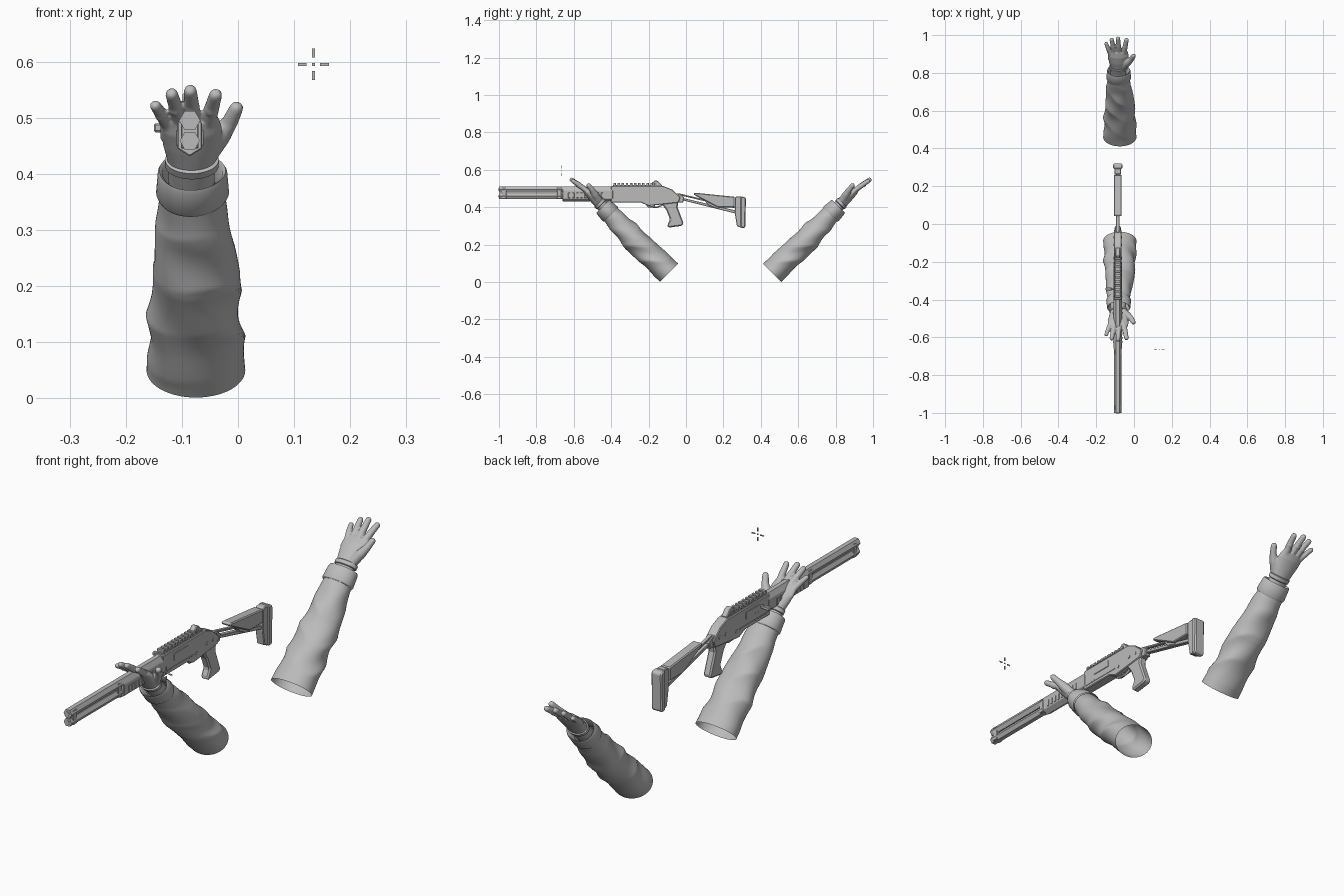
import bpy, bmesh, math
from mathutils import Vector

cube = bpy.data.objects.get("Cube")
if cube:
    bpy.data.objects.remove(cube)

grey = bpy.data.materials.new("plain_grey")
grey.use_nodes = True
COL = (0.5, 0.5, 0.5, 1)
grey.diffuse_color = COL
grey.node_tree.nodes["Principled BSDF"].inputs["Base Color"].default_value = COL
GX = -0.086  # centre plane of the gun


def finish(name, bm, smooth=None, bevel=0):
    bmesh.ops.recalc_face_normals(bm, faces=bm.faces)
    me = bpy.data.meshes.new(name)
    bm.to_mesh(me)
    bm.free()
    me.materials.append(grey)
    ob = bpy.data.objects.new(name, me)
    bpy.context.collection.objects.link(ob)
    if bevel:
        mod = ob.modifiers.new("bevel", "BEVEL")
        mod.width, mod.segments, mod.limit_method = bevel, 1, 'ANGLE'
    if smooth:
        bpy.ops.object.select_all(action='DESELECT')
        ob.select_set(True)
        bpy.context.view_layer.objects.active = ob
        bpy.ops.object.shade_smooth_by_angle(angle=math.radians(smooth))
    return ob


def prism(name, pts, lo, hi, axis="x", bevel=0.0):
    """Extrude a (y, z) profile along x, or an (x, z) profile along y."""
    bm = bmesh.new()
    place = (lambda p, d: (d, p[0], p[1])) if axis == "x" else (lambda p, d: (p[0], d, p[1]))
    a, b = ([bm.verts.new(place(p, d)) for p in pts] for d in (lo, hi))
    bm.faces.new(a)
    bm.faces.new(b)
    for i in range(len(pts)):
        j = (i + 1) % len(pts)
        bm.faces.new((a[i], a[j], b[j], b[i]))
    return finish(name, bm, bevel=bevel)


def side(name, pts, half, bevel=0.003):
    return prism(name, pts, GX - half, GX + half, bevel=bevel)


def box(name, y0, y1, z0, z1, half, bevel=0.002):
    return side(name, [(y0, z0), (y1, z0), (y1, z1), (y0, z1)], half, bevel)


def hexagon(r, z, n=6):
    return [(GX + r * math.cos(math.tau * i / n), z + r * math.sin(math.tau * i / n)) for i in range(n)]


def rings(bm, loops, caps=True):
    """Skin a list of equal point loops."""
    vs = [[bm.verts.new(p) for p in loop] for loop in loops]
    n = len(vs[0])
    for a, b in zip(vs, vs[1:]):
        for i in range(n):
            j = (i + 1) % n
            bm.faces.new((a[i], a[j], b[j], b[i]))
    if caps:
        bm.faces.new(vs[0])
        bm.faces.new(vs[-1])


# ---- Gun: barrel, magazine tube, fore-end ----
for name, z, r in (("barrel", 0.495, 0.019), ("magazine_tube", 0.459, 0.018)):
    prism(name, hexagon(r, z), -1.0, -0.35, "y")
    prism(name + "_bore", hexagon(r * 0.5, z), -1.002, -0.99, "y")
for i, (y0, y1) in enumerate(((-0.985, -0.96), (-0.69, -0.665))):
    box(f"barrel_clamp_{i}", y0, y1, 0.445, 0.505, 0.016)
fore = [(-0.022, 0.445), (0, 0.431), (0.022, 0.445), (0.022, 0.49), (0.015, 0.502), (-0.015, 0.502), (-0.022, 0.49)]
prism("fore_end", [(GX + x, z) for x, z in fore], -0.66, -0.39, "y", 0.002)
for i in range(9):
    box(f"fore_end_rib_{i}", -0.63 + i * 0.022, -0.619 + i * 0.022, 0.45, 0.478, 0.0245, 0.001)

# ---- Receiver with sights and controls ----
side("receiver", [(-0.4, 0.425), (-0.4, 0.513), (-0.12, 0.513), (-0.075, 0.495), (-0.03, 0.455),
                  (-0.04, 0.425), (-0.13, 0.415), (-0.2, 0.407), (-0.24, 0.425)], 0.021)
box("ejection_port", -0.33, -0.24, 0.468, 0.496, 0.0235, 0.001)
box("receiver_groove_strip", -0.39, -0.2, 0.438, 0.444, 0.0225, 0.001)
for i, (y, z) in enumerate(((-0.18, 0.44), (-0.11, 0.455), (-0.07, 0.455))):
    side(f"receiver_pin_{i}", [(y + 0.007 * math.cos(k * math.tau / 10), z + 0.007 * math.sin(k * math.tau / 10))
                               for k in range(10)], 0.0235, 0)
box("charging_handle", -0.35, -0.338, 0.476, 0.488, 0.008).location.x = -0.026
prism("charging_knob", [(-0.352, 0.474), (-0.336, 0.474), (-0.336, 0.49), (-0.352, 0.49)], -0.15, -0.118, bevel=0.003)
box("rail_base", -0.39, -0.13, 0.511, 0.52, 0.014)
for i in range(11):
    box(f"rail_tooth_{i}", -0.388 + i * 0.022, -0.375 + i * 0.022, 0.518, 0.53, 0.016, 0.001)
side("rear_sight", [(-0.19, 0.515), (-0.18, 0.532), (-0.165, 0.545), (-0.15, 0.54), (-0.125, 0.515)], 0.013)

# ---- Trigger and its guard ----
cu = bpy.data.curves.new("trigger_guard", 'CURVE')
cu.dimensions, cu.bevel_depth, cu.bevel_resolution = '3D', 0.005, 1
sp = cu.splines.new('POLY')
path = [(-0.215, 0.42), (-0.2, 0.403), (-0.155, 0.4), (-0.135, 0.408), (-0.12, 0.425)]
sp.points.add(len(path) - 1)
for p, (y, z) in zip(sp.points, path):
    p.co = (GX, y, z, 1)
cu.materials.append(grey)
bpy.context.collection.objects.link(bpy.data.objects.new("trigger_guard", cu))
side("trigger", [(-0.175, 0.42), (-0.165, 0.42), (-0.165, 0.405), (-0.172, 0.403)], 0.004, 0)

# ---- Grip and stock ----
side("pistol_grip", [(-0.135, 0.425), (-0.04, 0.435), (-0.045, 0.4), (-0.012, 0.312), (-0.025, 0.3),
                     (-0.095, 0.291), (-0.1, 0.305), (-0.085, 0.335), (-0.105, 0.385)], 0.017, 0.006)
side("stock_hinge", [(-0.06, 0.475), (-0.03, 0.47), (-0.01, 0.455), (-0.015, 0.425), (-0.06, 0.425)], 0.014)
side("stock_upper_bar", [(-0.05, 0.468), (-0.04, 0.475), (0.27, 0.402), (0.27, 0.392)], 0.008, 0.002)
side("stock_lower_bar", [(-0.05, 0.445), (-0.04, 0.455), (0.27, 0.382), (0.27, 0.365)], 0.01, 0.002)
side("cheek_rest", [(0.04, 0.468), (0.045, 0.478), (0.26, 0.456), (0.26, 0.4), (0.17, 0.4)], 0.021, 0.004)
side("stock_link", [(0.1, 0.435), (0.12, 0.44), (0.19, 0.41), (0.17, 0.39), (0.12, 0.41)], 0.012)
side("butt_plate", [(0.262, 0.45), (0.268, 0.458), (0.295, 0.458), (0.295, 0.29), (0.272, 0.3), (0.262, 0.36)], 0.018)
side("butt_pad", [(0.292, 0.458), (0.315, 0.455), (0.32, 0.445), (0.318, 0.295), (0.308, 0.288), (0.292, 0.29)], 0.024, 0.005)


# ---- Arms, described by distance s along the arm, x, and offset n across it ----
def arm(s, x, n):
    c = math.sqrt(0.5)
    return Vector((x, -0.09 + c * (n - s), 0.05 + c * (n + s)))


def ease(keys, s):
    for a, b in zip(keys, keys[1:]):
        if s <= b[0]:
            t = (s - a[0]) / (b[0] - a[0])
            return [p + (q - p) * t for p, q in zip(a[1:], b[1:])]
    return keys[-1][1:]


def ellipse(s, cx, hx, cn, hn, count, fold=lambda s, a: 0):
    loop = []
    for i in range(count):
        a = math.tau * i / count
        k = 1 + fold(s, a)
        loop.append(arm(s, cx + hx * k * math.cos(a), cn + hn * k * math.sin(a)))
    return loop


def wrinkle(s, a):
    """Diagonal cloth folds that fade out at both ends of the sleeve."""
    w = min(1, s / 0.1) * min(1, max(0, (0.44 - s) / 0.08))
    ridge = 1 - 2 * abs(math.sin(s * 27 + 1.3 * math.sin(a + 0.6) + 0.5 * math.sin(2 * a)))
    return w * (0.055 * ridge * (0.6 + 0.4 * math.sin(a * 2 + s * 14)) + 0.03 * math.sin(3 * a + s * 30))


sleeve_keys = [(0, -0.075, 0.088, 0, 0.069), (0.12, -0.076, 0.083, -0.003, 0.067), (0.25, -0.075, 0.078, -0.007, 0.068),
               (0.36, -0.079, 0.067, -0.004, 0.059), (0.44, -0.082, 0.058, 0, 0.05)]
cuff_keys = [(0.44, 0.062, 0.053), (0.447, 0.065, 0.056), (0.495, 0.062, 0.051), (0.502, 0.059, 0.048),
             (0.497, 0.054, 0.044), (0.45, 0.05, 0.038)]

# Finger rows: base x, tip x, tip s, radius
fingers = [(-0.127, -0.147, 0.683, 0.0115), (-0.103, -0.118, 0.712, 0.013),
           (-0.079, -0.085, 0.72, 0.0135), (-0.054, -0.04, 0.71, 0.0135)]
palm = [(0.44, 0.04, 0, 0.033), (0.53, 0.043, 0, 0.03), (0.57, 0.051, 0, 0.028),
        (0.61, 0.055, -0.002, 0.023), (0.638, 0.05, -0.004, 0.014)]


def tube(bm, path, count=12):
    """Round-ended limb through (s, x, n, radius) points."""
    pts = [(arm(*p[:3]), p[3]) for p in path]
    d0, d1 = (pts[0][0] - pts[1][0]).normalized(), (pts[-1][0] - pts[-2][0]).normalized()
    pts = ([(pts[0][0] + d0 * pts[0][1] * 0.8, pts[0][1] * 0.5)] + pts
           + [(pts[-1][0] + d1 * pts[-1][1] * k, pts[-1][1] * r) for k, r in ((0.5, 0.87), (0.87, 0.5))])
    u = Vector((0, 1, 1)).normalized()
    v = (d1).cross(u).normalized()
    u = v.cross(d1)
    rings(bm, [[p + r * (u * math.cos(math.tau * i / count) + v * math.sin(math.tau * i / count))
                for i in range(count)] for p, r in pts])


def build_arm(prefix, mirrored):
    def place(bm):
        if mirrored:
            for v in bm.verts:
                v.co.y = 0.37 - v.co.y
        return bm

    # Sleeve, open at the elbow
    bm = bmesh.new()
    steps = 70
    rings(bm, [ellipse(s, *ease(sleeve_keys, s), 56, wrinkle) for s in (0.44 * i / steps for i in range(steps + 1))], False)
    finish(prefix + "_sleeve", place(bm), 60)
    # Turned cuff
    bm = bmesh.new()
    rings(bm, [ellipse(s, -0.082, hx, 0, hn, 40, lambda s, a: 0.02 * math.sin(3 * a + 1)) for s, hx, hn in cuff_keys], False)
    finish(prefix + "_cuff", place(bm), 50)
    # Glove band at the wrist
    bm = bmesh.new()
    rings(bm, [ellipse(s, -0.082, hx, 0, hx * 0.72, 32) for s, hx in
               ((0.512, 0.042), (0.515, 0.0475), (0.53, 0.048), (0.533, 0.042))])
    finish(prefix + "_wrist_band", place(bm), 40)
    # Hand: palm, fingers and thumb fused into one skin
    bm = bmesh.new()
    rings(bm, [ellipse(s, -0.083, hx, cn, hn, 24) for s, hx, cn, hn in palm])
    for bx, tx, ts, r in fingers:
        mid = (0.625 + ts) / 2
        tube(bm, [(0.59, bx, 0, r * 1.1), (0.625, bx, -0.003, r * 1.08), (mid, (bx + tx) / 2, -0.008, r),
                  (ts, tx, -0.017, r * 0.88)])
        tube(bm, [(mid - 0.004, (bx + tx) / 2, -0.01, r), (mid + 0.004, (bx + tx) / 2, -0.01, r)])
    tube(bm, [(0.535, -0.058, 0.006, 0.021), (0.575, -0.033, 0.015, 0.02), (0.605, -0.014, 0.022, 0.0145),
              (0.634, -0.003, 0.026, 0.0125)])
    hand = finish(prefix + "_hand", place(bm))
    skin = hand.modifiers.new("skin", "REMESH")
    skin.mode, skin.voxel_size, skin.use_smooth_shade = 'VOXEL', 0.003, True
    soft = hand.modifiers.new("soft", "SMOOTH")
    soft.factor, soft.iterations = 0.5, 4


build_arm("front", False)
build_arm("rear", True)

# ---- Aiming mark: four bars and a centre dot ----
CX, CZ, T = 0.1345, 0.595, 0.0027
for name, x0, x1, z0, z1 in (("left", 0.012, 0.0275, -T, T), ("right", -0.0275, -0.012, -T, T),
                             ("top", -T, T, 0.012, 0.028), ("bottom", -T, T, -0.028, -0.012), ("dot", -T, T, -T, T)):
    prism("aim_mark_" + name, [(CX + x0, CZ + z0), (CX + x1, CZ + z0), (CX + x1, CZ + z1), (CX + x0, CZ + z1)],
          -0.666, -0.664, "y")
